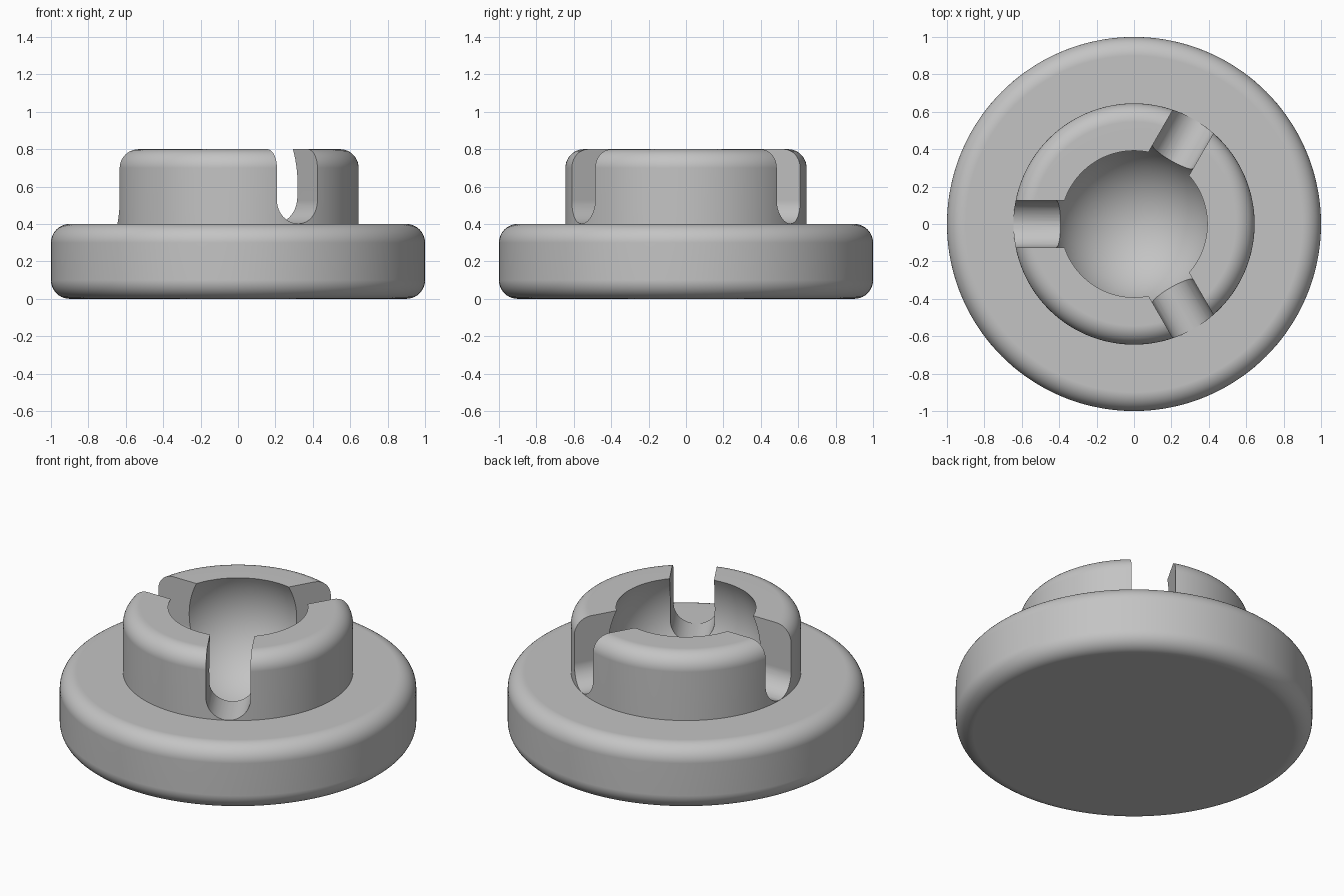
import bpy
import bmesh
import math
from mathutils import Matrix, Vector

cube = bpy.data.objects.get("Cube")
if cube:
    bpy.data.objects.remove(cube, do_unlink=True)

BASE_H, TOP_H = 0.4, 0.8
BASE_R, COLLAR_R, FILLET = 1.0, 0.645, 0.1
BALL_R, BALL_Z = 0.44, 0.6
SLOT_R = 0.125

grey = bpy.data.materials.new("plain grey")
grey.use_nodes = True
colour = (0.55, 0.55, 0.55, 1)
grey.diffuse_color = colour
grey.node_tree.nodes["Principled BSDF"].inputs["Base Color"].default_value = colour


def arc(cx, cz, r, start, end, steps):
    """Points along an arc in the x-z plane, angles in degrees."""
    angles = [math.radians(start + (end - start) * i / steps) for i in range(steps + 1)]
    return [(cx + r * math.cos(a), cz + r * math.sin(a)) for a in angles]


def finish(bm, name):
    bmesh.ops.remove_doubles(bm, verts=bm.verts, dist=0.0001)
    bmesh.ops.recalc_face_normals(bm, faces=bm.faces)
    mesh = bpy.data.meshes.new(name)
    bm.to_mesh(mesh)
    bm.free()
    obj = bpy.data.objects.new(name, mesh)
    bpy.context.collection.objects.link(obj)
    mesh.materials.append(grey)
    return obj


# Flanged body with a spherical socket, turned from one profile
rim_angle = math.degrees(math.asin((TOP_H - BALL_Z) / BALL_R))
profile = [(0, 0)]
profile += arc(BASE_R - FILLET, FILLET, FILLET, -90, 0, 10)
profile += arc(BASE_R - FILLET, BASE_H - FILLET, FILLET, 0, 90, 10)
profile += [(COLLAR_R, BASE_H)]
profile += arc(COLLAR_R - FILLET, TOP_H - FILLET, FILLET, 0, 90, 10)
profile += arc(0, BALL_Z, BALL_R, rim_angle, -90, 30)

bm = bmesh.new()
verts = [bm.verts.new((x, 0, z)) for x, z in profile]
edges = [bm.edges.new(pair) for pair in zip(verts, verts[1:])]
bmesh.ops.spin(bm, geom=verts + edges, cent=(0, 0, 0), axis=(0, 0, 1),
               angle=math.tau, steps=144)
body = finish(bm, "socket_body")

# Three round-bottomed slots through the collar wall
bm = bmesh.new()
outline = arc(0, BASE_H + SLOT_R + 0.001, SLOT_R, 180, 360, 24)
outline += [(SLOT_R, 1), (-SLOT_R, 1)]
for angle in (60, 180, 300):
    turn = Matrix.Rotation(math.radians(angle), 3, "Z")
    face = bm.faces.new([bm.verts.new(turn @ Vector((0.22, y, z))) for y, z in outline])
    out = bmesh.ops.extrude_face_region(bm, geom=[face])["geom"]
    bmesh.ops.translate(bm, vec=turn @ Vector((0.53, 0, 0)),
                        verts=[v for v in out if isinstance(v, bmesh.types.BMVert)])
cutter = finish(bm, "slot_cutter")
cutter.hide_render = True

cut = body.modifiers.new("slots", "BOOLEAN")
cut.operation = "DIFFERENCE"
cut.solver = "EXACT"
cut.object = cutter
bpy.ops.object.select_all(action="DESELECT")
body.select_set(True)
bpy.context.view_layer.objects.active = body
bpy.ops.object.modifier_apply(modifier=cut.name)
bpy.data.objects.remove(cutter, do_unlink=True)

# Smooth rounds with crisp slot edges and flat faces
bpy.ops.object.shade_smooth_by_angle(angle=math.radians(30))
weighted = body.modifiers.new("weighted_normals", "WEIGHTED_NORMAL")
weighted.keep_sharp = True
